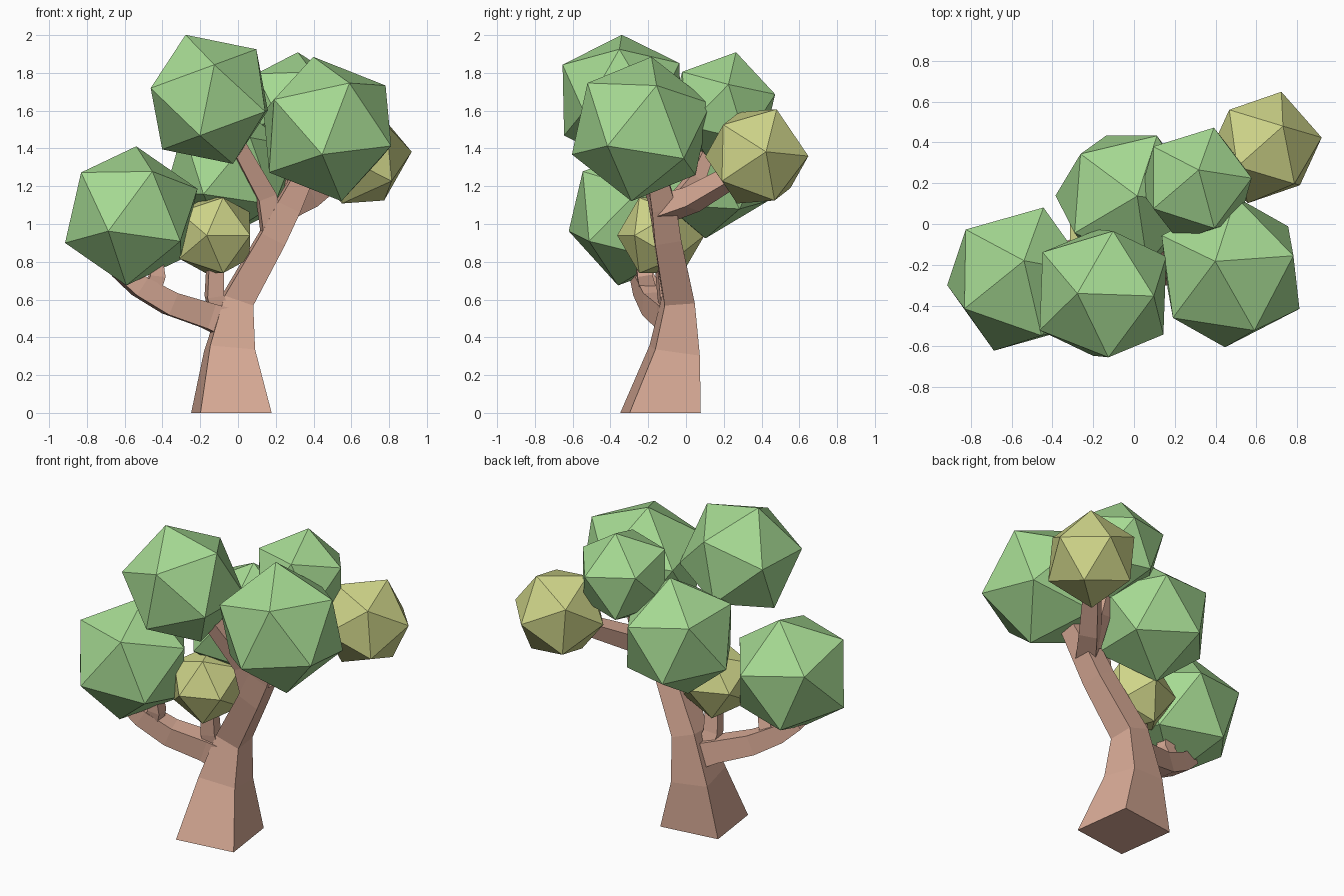
import bpy, bmesh
from mathutils import Vector, Matrix

if "Cube" in bpy.data.objects:
    bpy.data.objects.remove(bpy.data.objects["Cube"])


def material(name, rgb):
    m = bpy.data.materials.new(name)
    m.diffuse_color = (*rgb, 1)
    m.use_nodes = True
    m.node_tree.nodes["Principled BSDF"].inputs["Base Color"].default_value = m.diffuse_color
    return m


bark = material("bark", (0.70, 0.41, 0.31))
green = material("leaf_green", (0.38, 0.70, 0.29))
yellow = material("leaf_yellow", (0.62, 0.66, 0.25))


def add_object(name, bm, mat):
    bmesh.ops.recalc_face_normals(bm, faces=bm.faces)
    me = bpy.data.meshes.new(name)
    bm.to_mesh(me)
    bm.free()
    me.materials.append(mat)
    ob = bpy.data.objects.new(name, me)
    bpy.context.collection.objects.link(ob)


def frame(a, b):
    z = Vector(a).normalized()
    x = Vector(b)
    x = (x - z * x.dot(z)).normalized()
    return Matrix((x, z.cross(x), z)).transposed()


# Leaf cluster: an icosahedron turned so two neighbouring corners point along a and b
def cluster(name, mat, centre, r, a, b):
    bm = bmesh.new()
    bmesh.ops.create_icosphere(bm, subdivisions=1, radius=r)
    bm.verts.ensure_lookup_table()
    v = bm.verts[0]
    n = v.link_edges[0].other_vert(v)
    rot = frame(a, b) @ frame(v.co, n.co).transposed()
    for w in bm.verts:
        w.co = rot @ w.co + Vector(centre)
    add_object(name, bm, mat)


# Four-sided limb lofted along points (x, y, z, half width)
def limb(bm, path, flat_start=False):
    pts = [Vector(p[:3]) for p in path]
    side = Vector((-0.13, 0.99, 0))
    rings = []
    for i, p in enumerate(pts):
        t = Vector((0, 0, 0))
        if i > 0:
            t += (p - pts[i - 1]).normalized()
        if i < len(pts) - 1:
            t += (pts[i + 1] - p).normalized()
        if i == 0 and flat_start:
            t = Vector((0, 0, 1))
        t.normalize()
        side = (side - t * side.dot(t)).normalized()
        other = t.cross(side)
        r = path[i][3]
        rings.append([bm.verts.new(p + side * r * u + other * r * w)
                      for u, w in ((1, 1), (-1, 1), (-1, -1), (1, -1))])
    for lo, hi in zip(rings, rings[1:]):
        for k in range(4):
            bm.faces.new((lo[k], lo[(k + 1) % 4], hi[(k + 1) % 4], hi[k]))
    bm.faces.new(rings[0])
    bm.faces.new(rings[-1])


# Trunk and branches
bm = bmesh.new()
limb(bm, [(-0.035, -0.135, 0, 0.19), (-0.045, -0.06, 0.33, 0.12),
          (0.0, -0.04, 0.6, 0.08), (0.185, -0.1, 0.93, 0.07),
          (0.27, -0.12, 1.1, 0.065), (0.36, -0.16, 1.28, 0.05)], True)
limb(bm, [(-0.04, -0.05, 0.47, 0.08), (-0.16, -0.09, 0.515, 0.068),
          (-0.36, -0.17, 0.58, 0.062), (-0.52, -0.22, 0.67, 0.055),
          (-0.63, -0.25, 0.76, 0.045)])
limb(bm, [(-0.46, -0.2, 0.64, 0.045), (-0.425, -0.22, 0.73, 0.04),
          (-0.44, -0.23, 0.85, 0.035)])
limb(bm, [(-0.09, -0.07, 0.5, 0.05), (-0.125, -0.1, 0.62, 0.045),
          (-0.12, -0.12, 0.8, 0.04)])
limb(bm, [(0.19, -0.1, 0.93, 0.06), (0.15, -0.15, 1.15, 0.05),
          (0.0, -0.26, 1.42, 0.04)])
limb(bm, [(0.25, -0.12, 1.08, 0.06), (0.36, 0.03, 1.13, 0.055),
          (0.52, 0.24, 1.25, 0.045)])
limb(bm, [(0.28, -0.06, 1.1, 0.045), (0.3, 0.06, 1.25, 0.04),
          (0.3, 0.13, 1.42, 0.03)])
add_object("trunk_and_branches", bm, bark)

# Leaf clusters
cluster("leaves_left", green, (-0.565, -0.27, 1.043), 0.38,
        (-0.355, -0.03, -0.145), (-0.025, -0.09, -0.367))
cluster("leaves_top", green, (-0.152, -0.34, 1.66), 0.364,
        (-0.125, 0, 0.34), (0.25, -0.013, 0.266))
cluster("leaves_right", green, (0.473, -0.236, 1.503), 0.393,
        (-0.075, 0.053, 0.382), (0.312, 0.08, 0.225))
cluster("leaves_back_right", green, (0.305, 0.195, 1.62), 0.298,
        (0.012, 0.07, 0.29), (0.085, 0.27, 0.05))
cluster("leaves_back", green, (-0.035, 0.12, 1.29), 0.37,
        (0.145, 0.307, 0.13), (-0.235, 0.204, 0.18))
cluster("leaves_yellow_right", yellow, (0.64, 0.375, 1.358), 0.285,
        (0.09, 0.105, 0.25), (0.27, 0.042, 0.01))
cluster("leaves_yellow_small", yellow, (-0.125, -0.133, 0.94), 0.235,
        (-0.04, -0.23, 0), (0.21, -0.02, 0))
